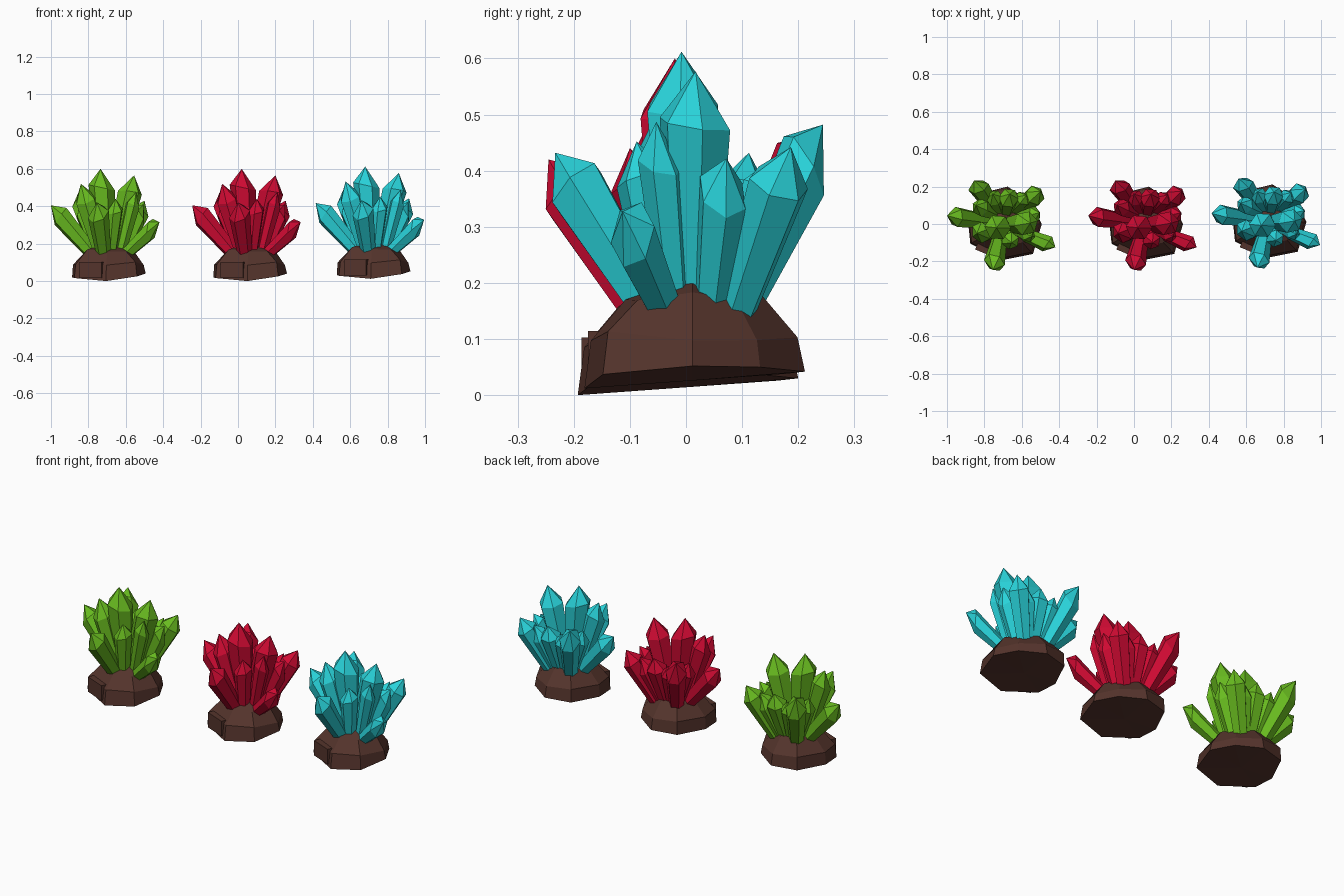
import bpy, bmesh, math, random
from mathutils import Vector, Matrix

if "Cube" in bpy.data.objects:
    bpy.data.objects.remove(bpy.data.objects["Cube"])


def material(name, rgb):
    m = bpy.data.materials.new(name)
    m.diffuse_color = (*rgb, 1)
    m.use_nodes = True
    m.node_tree.nodes["Principled BSDF"].inputs["Base Color"].default_value = m.diffuse_color
    return m


def bridge(bm, a, b):
    n = len(a)
    for i in range(n):
        bm.faces.new((a[i], a[(i + 1) % n], b[(i + 1) % n], b[i]))


def fan(bm, ring, tip):
    for i in range(len(ring)):
        bm.faces.new((ring[i], ring[(i + 1) % len(ring)], tip))


def finish(bm, name, mat, offset):
    bmesh.ops.recalc_face_normals(bm, faces=bm.faces)
    mesh = bpy.data.meshes.new(name)
    bm.to_mesh(mesh)
    bm.free()
    mesh.materials.append(mat)
    obj = bpy.data.objects.new(name, mesh)
    obj.location = offset
    bpy.context.collection.objects.link(obj)


# Rock: uneven eight-sided rim, narrowing in steps to a blunt top
RIM = [(.262, .0, .04), (.2, .12, .038), (.08, .2, .03), (-.06, .165, .026),
       (-.132, .01, .02), (-.12, -.105, .016), (.05, -.193, 0), (.215, -.16, .025)]
CENTRE = Vector((.065, 0, 0))


def build_rock(name, mat, offset):
    rng = random.Random(4)
    bm = bmesh.new()
    rings = [[bm.verts.new(p) for p in RIM]]
    for scale, z in ((.96, .095), (.62, .167), (.25, .195)):
        ring = []
        for x, y, _ in RIM:
            p = CENTRE + (Vector((x, y, 0)) - CENTRE) * (scale + rng.uniform(-.03, .03))
            ring.append(bm.verts.new((p.x, p.y, z + rng.uniform(-.012, .008))))
        bridge(bm, rings[-1], ring)
        rings.append(ring)
    fan(bm, rings[0], bm.verts.new((.06, 0, .014)))
    fan(bm, rings[-1], bm.verts.new((.06, .01, .2)))
    # Stone chip embedded in the front left
    chip = Matrix.LocRotScale(Vector((-.015, -.115, .06)),
                              Matrix.Rotation(-.4, 3, 'Z').to_quaternion(),
                              Vector((.13, .1, .085)))
    bmesh.ops.create_cube(bm, size=1, matrix=chip)
    finish(bm, name, mat, offset)


# Crystals: base x, y, then tip x, y, z, then shoulder radius
CRYSTALS = [
    (.00, .01, -.245, .045, .405, .056),   # left
    (.04, -.06, .00, -.245, .42, .058),    # front
    (.13, -.04, .335, -.125, .315, .046),  # front right
    (.01, .07, -.10, .232, .47, .056),     # back left
    (.12, .07, .255, .175, .43, .056),     # back right
    (.05, -.01, .02, -.02, .60, .07),      # tallest
    (.09, .0, .20, .005, .565, .066),      # right tall
    (.03, -.03, -.085, -.05, .52, .058),   # left tall
    (.12, -.03, .21, -.065, .475, .04),    # right narrow
    (.07, .06, .09, .16, .42, .055),       # back middle
    (.13, .03, .25, .06, .41, .045),       # right middle
    (.07, -.05, .10, -.10, .44, .048),     # front middle
    (.02, .05, -.09, .10, .42, .048),      # left back filler
    (.10, .07, .18, .155, .40, .045),      # back filler
    (.04, .06, .0, .16, .40, .045),        # back left filler
]


def add_crystal(bm, bx, by, tx, ty, tz, r, roll):
    base, tip = Vector((bx, by, .12)), Vector((tx, ty, tz))
    axis = tip - base
    side = axis.cross(Vector((.3, 1, .1))).normalized()
    other = axis.normalized().cross(side)
    low, high = [], []
    for i in range(6):
        a = math.tau * i / 6 + roll
        out = side * math.cos(a) + other * math.sin(a)
        # Upper shoulders sit nearer the tip, giving a chisel end
        along = .79 + .13 * out.z + .05 * math.cos(a - 2 * roll)
        low.append(bm.verts.new(base + out * r * .65))
        high.append(bm.verts.new(base + axis * along + out * r))
    bm.faces.new(low)
    bridge(bm, low, high)
    fan(bm, high, bm.verts.new(tip))


def build_crystals(name, mat, offset):
    bm = bmesh.new()
    for i, c in enumerate(CRYSTALS):
        add_crystal(bm, *c, roll=i * 1.3)
    finish(bm, name, mat, offset)


brown = material("brown rock", (.09, .034, .025))
for label, rgb, offset in (
        ("green", (.14, .50, .014), (-.755, 0, 0)),
        ("red", (.62, .003, .032), (0, 0, 0)),
        ("turquoise", (.022, .65, .70), (.66, .012, .012))):
    build_rock(label + "_cluster_rock", brown, offset)
    build_crystals(label + "_crystals", material(label + " crystal", rgb), offset)
